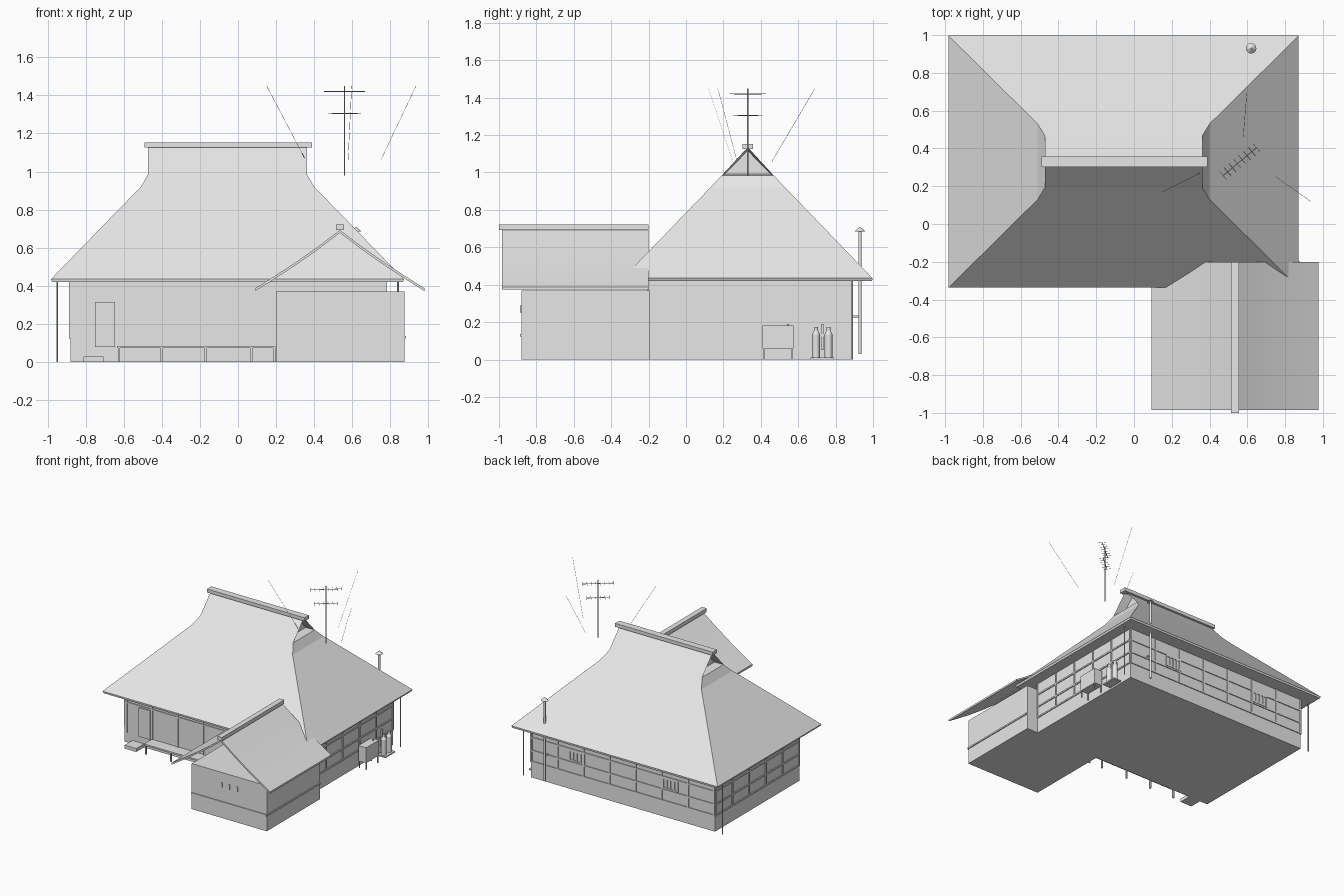
import bpy, bmesh, math
from mathutils import Vector

if "Cube" in bpy.data.objects:
    bpy.data.objects.remove(bpy.data.objects["Cube"])

grey = bpy.data.materials.new("plain_grey")
grey.diffuse_color = (0.8, 0.8, 0.8, 1)
grey.use_nodes = True
grey.node_tree.nodes["Principled BSDF"].inputs["Base Color"].default_value = grey.diffuse_color


def finish(name, bm, smooth=False):
    bmesh.ops.recalc_face_normals(bm, faces=bm.faces)
    me = bpy.data.meshes.new(name)
    bm.to_mesh(me)
    bm.free()
    me.materials.append(grey)
    ob = bpy.data.objects.new(name, me)
    bpy.context.collection.objects.link(ob)
    if smooth:
        bpy.context.view_layer.objects.active = ob
        ob.select_set(True)
        bpy.ops.object.shade_smooth_by_angle(angle=math.radians(35))
        ob.select_set(False)
    return ob


def add_box(bm, x0, x1, y0, y1, z0, z1):
    vs = bmesh.ops.create_cube(bm, size=1)["verts"]
    for v in vs:
        v.co = ((x0 + x1) / 2 + v.co.x * (x1 - x0),
                (y0 + y1) / 2 + v.co.y * (y1 - y0),
                (z0 + z1) / 2 + v.co.z * (z1 - z0))


def boxes(name, items):
    bm = bmesh.new()
    for it in items:
        add_box(bm, *it)
    return finish(name, bm)


def add_rod(bm, a, b, r, r2=None, n=8):
    a, b = Vector(a), Vector(b)
    d = b - a
    vs = bmesh.ops.create_cone(bm, cap_ends=True, segments=n, radius1=r,
                               radius2=r if r2 is None else r2, depth=d.length)["verts"]
    m = d.to_track_quat('Z', 'Y').to_matrix()
    for v in vs:
        v.co = m @ v.co + (a + b) / 2


def rods(name, items, smooth=True, n=8):
    bm = bmesh.new()
    for it in items:
        add_rod(bm, *it, n=n)
    return finish(name, bm, smooth)


# House extents
X0, X1, Y0, Y1, TOP = -0.88, 0.775, -0.2, 0.885, 0.425
AX0, AX1, AY0 = 0.2, 0.875, -0.88
boxes("main_walls", [(X0, X1, Y0, Y1, 0, TOP)])
boxes("annex_walls", [(AX0, AX1, AY0, Y0 + 0.005, 0, 0.37)])

# Thatched hip-and-gable roof, stacked rings with recessed gables
cx, cy = -0.055, 0.33
bm = bmesh.new()
rings = []
for z, hx, hy in [(0.42, 0.92, 0.665), (0.435, 0.927, 0.667),
                  (0.92, 0.455, 0.2), (0.985, 0.417, 0.138)]:
    rings.append([bm.verts.new((cx + sx * hx, cy + sy * hy, z))
                  for sx, sy in ((-1, -1), (1, -1), (1, 1), (-1, 1))])
bm.faces.new(rings[0])
for a, b in zip(rings, rings[1:]):
    for i in range(4):
        j = (i + 1) % 4
        bm.faces.new((a[i], a[j], b[j], b[i]))
left, right = [bm.verts.new((cx + s * 0.417, cy, 1.135)) for s in (-1, 1)]
t = rings[-1]
bm.faces.new((t[0], t[1], right, left))
bm.faces.new((t[2], t[3], left, right))
gables = [bm.faces.new((t[1], t[2], right)), bm.faces.new((t[3], t[0], left))]
bmesh.ops.recalc_face_normals(bm, faces=bm.faces)
for g in gables:
    bmesh.ops.inset_individual(bm, faces=[g], thickness=0.018)
    for v in g.verts:
        v.co.x -= math.copysign(0.07, v.co.x - cx)
finish("main_roof", bm)
boxes("main_ridge_cap", [(-0.49, 0.388, 0.302, 0.357, 1.125, 1.153)])

# Annex roof: a thin, slightly sagging profile drawn along y, open at the gable
prof = [(0, 0.693), (0.12, 0.602), (0.24, 0.518), (0.36, 0.44), (0.443, 0.388)]
upper = [(-x, z) for x, z in prof[:0:-1]] + prof
outline = upper + [(x, z - 0.015) for x, z in reversed(upper)]
n = len(upper)
bm = bmesh.new()
ends = [[bm.verts.new((0.535 + x, y, z)) for x, z in outline] for y in (-0.985, -0.2)]
m = len(outline)
for i in range(m):
    j = (i + 1) % m
    bm.faces.new((ends[0][i], ends[0][j], ends[1][j], ends[1][i]))
for e in ends:
    for i in range(n - 1):
        bm.faces.new((e[i], e[i + 1], e[m - 2 - i], e[m - 1 - i]))
finish("annex_roof", bm, True)
boxes("annex_ridge_cap", [(0.514, 0.556, -1.0, -0.2, 0.693, 0.723)])


# Timber rails and posts as thin plates; axis gives the wall direction
def frame(name, axis, plane, out, a, b, rails, posts, z0, z1):
    p0, p1 = sorted((plane, plane + out * 0.007))
    parts = [(a, b, z - 0.006, z + 0.006) for z in rails]
    parts += [(p - 0.006, p + 0.006, z0, z1) for p in posts]
    if axis == 'x':
        boxes(name, [(u, v, p0, p1, w, z) for u, v, w, z in parts])
    else:
        boxes(name, [(p0, p1, u, v, w, z) for u, v, w, z in parts])


def spread(a, b, k):
    return [a + 0.006 + (b - a - 0.012) * i / k for i in range(k + 1)]


frame("front_frame", 'x', Y0, -1, X0, AX0, (0.325, 0.415),
      (-0.86, -0.63, -0.4, -0.17, 0.07, 0.19), 0.08, TOP)
frame("back_frame", 'x', Y1, 1, X0, X1, (0.13, 0.22, 0.325), spread(X0, X1, 7), 0.13, TOP)
frame("left_frame", 'y', X0, -1, Y0, Y1, (0.13, 0.22, 0.325), spread(Y0, Y1, 5), 0.13, TOP)
frame("right_frame", 'y', X1, 1, Y0, Y1, (0.13, 0.22, 0.325), spread(Y0, Y1, 5), 0.13, TOP)
frame("annex_front_frame", 'x', AY0, -1, AX0, AX1, (0.13,), (), 0.13, 0.37)
frame("annex_side_frame", 'y', AX1, 1, AY0, Y0, (0.13,), (), 0.13, 0.37)
frame("annex_front_bars", 'x', AY0, -1, 0.4, 0.68, (), (0.47, 0.54, 0.61), 0.25, 0.29)

# Barred windows on the back wall
for i, wx in enumerate((0.36, -0.48)):
    frame("back_window_%d" % i, 'x', Y1, 1, wx - 0.07, wx + 0.07, (0.235, 0.315),
          [wx + k * 0.033 for k in (-2, -1, 0, 1, 2)], 0.235, 0.315)

# Front door plate, veranda deck on legs, and stepping block
boxes("front_door", [(-0.75, -0.645, Y0 - 0.009, Y0, 0.08, 0.315)])
boxes("veranda_deck", [(-0.635, AX0, -0.3, Y0, 0.073, 0.085)])
boxes("veranda_legs", [(x - 0.006, x + 0.006, -0.295, -0.283, 0, 0.073)
                       for x in (-0.625, -0.4, -0.17, 0.07, 0.19)])
boxes("entry_step", [(-0.81, -0.705, -0.3, Y0, 0, 0.028)])

# Downspouts and stove pipe
rods("downspouts", [((-0.95, 0.89, 0), (-0.95, 0.89, 0.425), 0.004),
                    ((0.84, 0.89, 0), (0.84, 0.89, 0.425), 0.004)])
rods("stove_pipe", [((0.62, 0.93, 0.03), (0.62, 0.93, 0.69), 0.009),
                    ((0.62, Y1, 0.23), (0.62, 0.93, 0.23), 0.006),
                    ((0.62, 0.93, 0.685), (0.62, 0.93, 0.708), 0.028, 0.003)], n=12)

# Fuel tank on legs beside the right wall
boxes("fuel_tank", [(0.795, 0.865, 0.41, 0.575, 0.058, 0.183),
                    (0.825, 0.837, 0.54, 0.552, 0.183, 0.19)])
boxes("fuel_tank_legs", [(x, x + 0.007, y, y + 0.007, 0, 0.06)
                         for x in (0.797, 0.856) for y in (0.415, 0.563)])

# Gas bottles on a base plate
boxes("gas_base", [(0.79, 0.86, 0.665, 0.79, 0, 0.01)])
rods("gas_bottles", [part for y in (0.695, 0.762) for part in (
    ((0.825, y, 0.01), (0.825, y, 0.135), 0.021),
    ((0.825, y, 0.135), (0.825, y, 0.155), 0.021, 0.011),
    ((0.825, y, 0.155), (0.825, y, 0.175), 0.011))], n=12)
boxes("gas_regulator", [(0.778, 0.79, 0.722, 0.735, 0.05, 0.19)])

# Aerial: mast, two diagonal booms with cross elements, guy wires
mast = Vector((0.56, 0.33, 0))
along = Vector((0.77, 0.64, 0)).normalized()
across = Vector((-along.y, along.x, 0))
parts = [((0.56, 0.33, 0.98), (0.56, 0.33, 1.45), 0.003)]
for z, half, count in ((1.42, 0.115, 8), (1.305, 0.085, 6)):
    c = mast + Vector((0, 0, z))
    parts.append((c - along * half, c + along * half, 0.0025))
    for i in range(count):
        p = c + along * half * (2 * i / (count - 1) - 1)
        parts.append((p - across * 0.03, p + across * 0.03, 0.0015))
rods("aerial", parts, n=6)
rods("guy_wires", [((0.15, 0.17, 1.45), (0.35, 0.27, 1.07), 0.001),
                   ((0.597, 0.69, 1.45), (0.578, 0.46, 1.06), 0.001),
                   ((0.935, 0.12, 1.45), (0.75, 0.25, 1.06), 0.001)], n=4)
